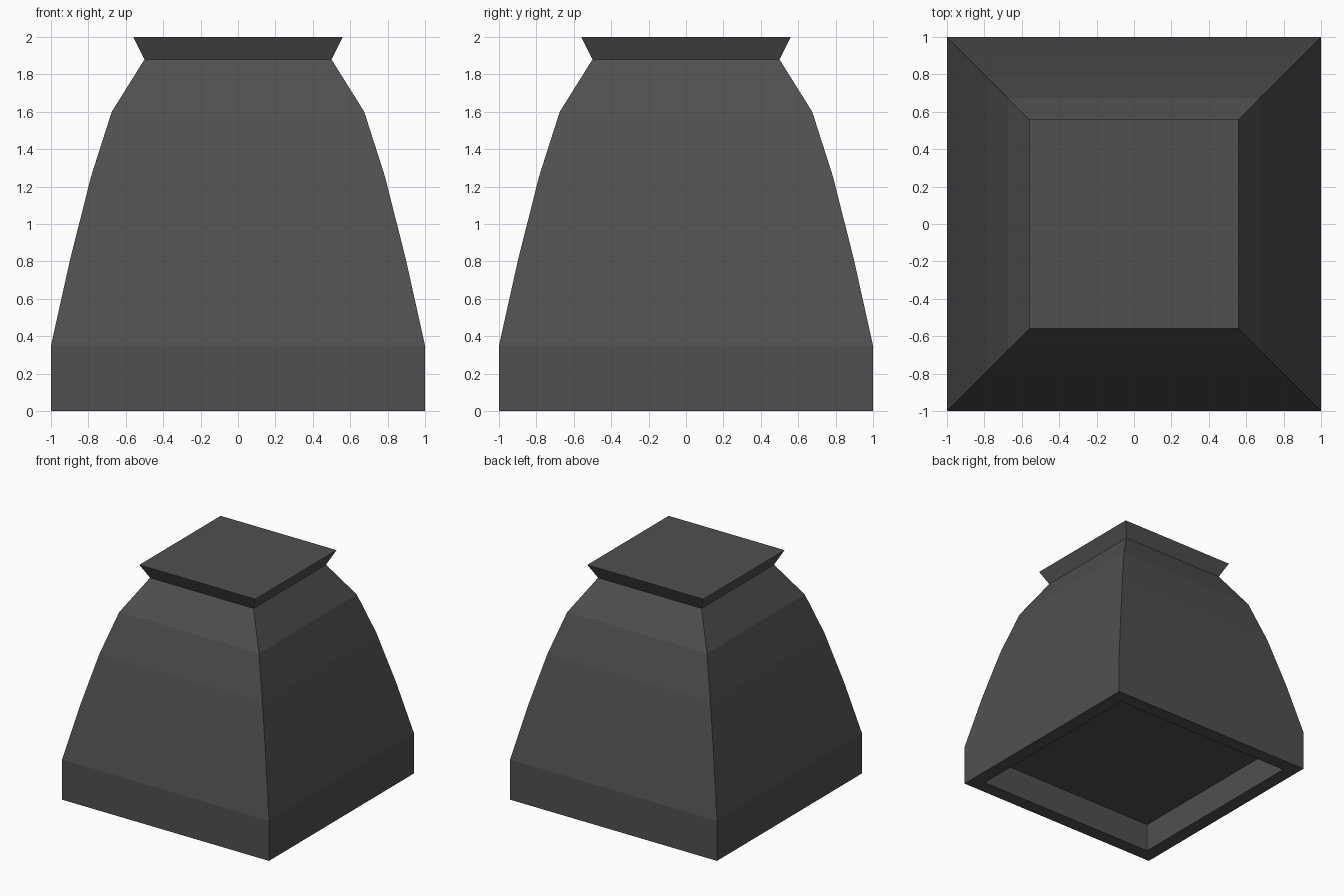
import bpy, bmesh

if "Cube" in bpy.data.objects:
    bpy.data.objects.remove(bpy.data.objects["Cube"])

mat = bpy.data.materials.new("dark_grey")
mat.diffuse_color = (0.08, 0.08, 0.08, 1)
mat.use_nodes = True
mat.node_tree.nodes["Principled BSDF"].inputs["Base Color"].default_value = mat.diffuse_color


def square_loft(name, profile):
    """Stack square rings given as (half width, height), closed at both ends."""
    bm = bmesh.new()
    rings = [[bm.verts.new((sx * w, sy * w, z))
              for sx, sy in ((-1, -1), (1, -1), (1, 1), (-1, 1))]
             for w, z in profile]
    for a, b in zip(rings, rings[1:]):
        for i in range(4):
            j = (i + 1) % 4
            bm.faces.new((a[i], a[j], b[j], b[i]))
    bm.faces.new(rings[0][::-1])
    bm.faces.new(rings[-1])
    bmesh.ops.recalc_face_normals(bm, faces=bm.faces)
    mesh = bpy.data.meshes.new(name)
    bm.to_mesh(mesh)
    bm.free()
    mesh.materials.append(mat)
    obj = bpy.data.objects.new(name, mesh)
    bpy.context.collection.objects.link(obj)
    return obj


# Underside recess, outer skirt, curved shoulders, neck and flared flat top
square_loft("flared_square_body", [
    (0.88, 0.25), (0.88, 0), (1, 0), (1, 0.35), (0.9, 0.8),
    (0.787, 1.25), (0.675, 1.6), (0.5, 1.88), (0.56, 2)])
